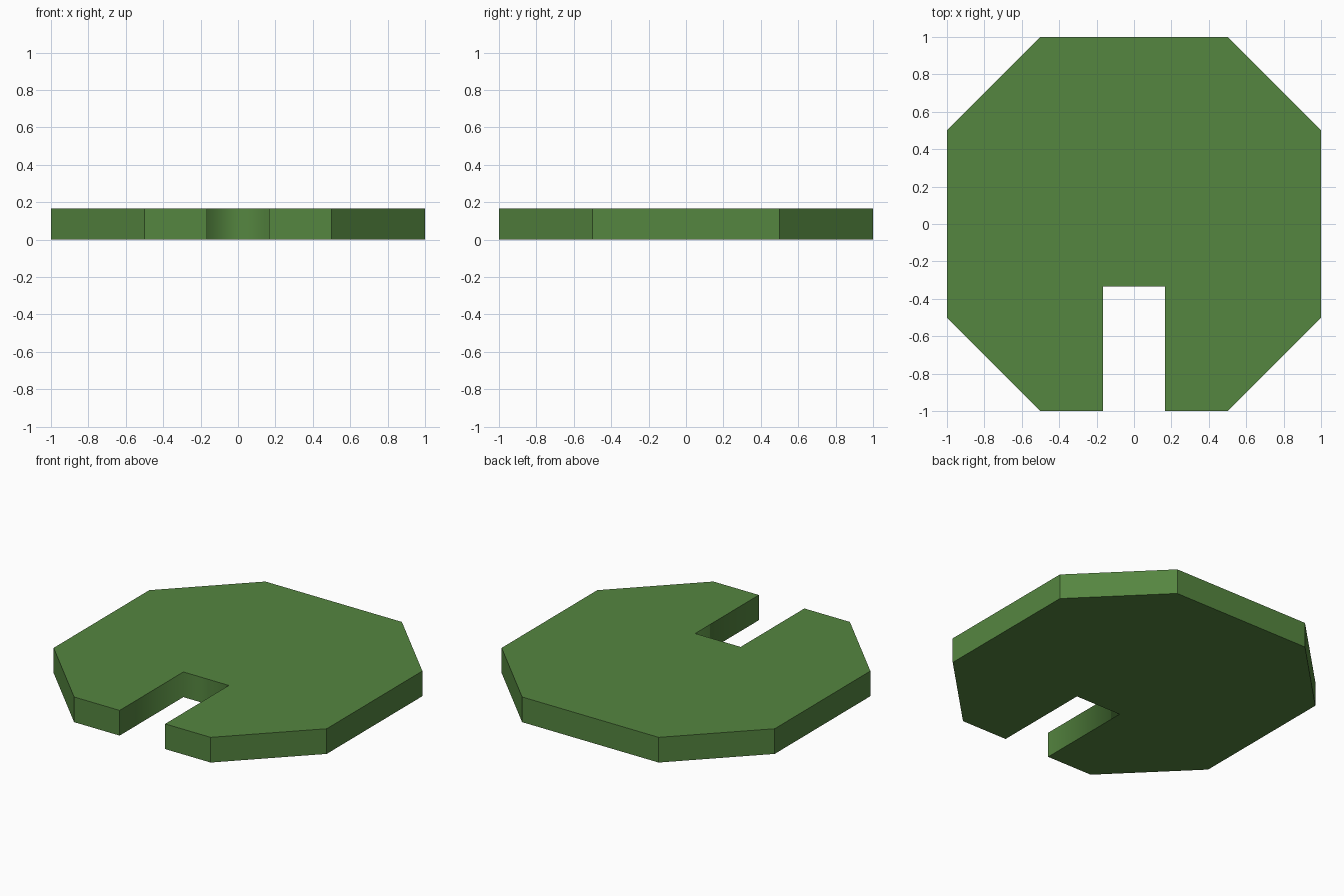
import bpy
import bmesh

if "Cube" in bpy.data.objects:
    bpy.data.objects.remove(bpy.data.objects["Cube"])

T = 1 / 6                    # plate thickness
W, D = 1 / 6, -1 / 3         # notch half width and inner end

# Right half of the notched octagon outline, mirrored to the left
half = [(W, D), (W, -1), (0.5, -1), (1, -0.5), (1, 0.5), (0.5, 1)]
outline = half + [(-x, y) for x, y in reversed(half)]

# Extrude the outline into a plate
bm = bmesh.new()
base = bm.faces.new([bm.verts.new((x, y, 0)) for x, y in outline])
ext = bmesh.ops.extrude_face_region(bm, geom=[base], use_keep_orig=True)
top_verts = [g for g in ext["geom"] if isinstance(g, bmesh.types.BMVert)]
bmesh.ops.translate(bm, verts=top_verts, vec=(0, 0, T))
bmesh.ops.recalc_face_normals(bm, faces=bm.faces[:])

# Softly shaded notch walls, flat faces elsewhere
for f in bm.faces:
    c = f.calc_center_median()
    f.smooth = abs(f.normal.z) < 0.5 and abs(c.x) < W + 0.01 and c.y < 0

mesh = bpy.data.meshes.new("lily_pad")
bm.to_mesh(mesh)
bm.free()
pad = bpy.data.objects.new("lily_pad", mesh)
bpy.context.collection.objects.link(pad)

# Leaf green
green = bpy.data.materials.new("leaf_green")
green.diffuse_color = (0.091, 0.238, 0.051, 1)
green.use_nodes = True
green.node_tree.nodes["Principled BSDF"].inputs["Base Color"].default_value = green.diffuse_color
mesh.materials.append(green)
